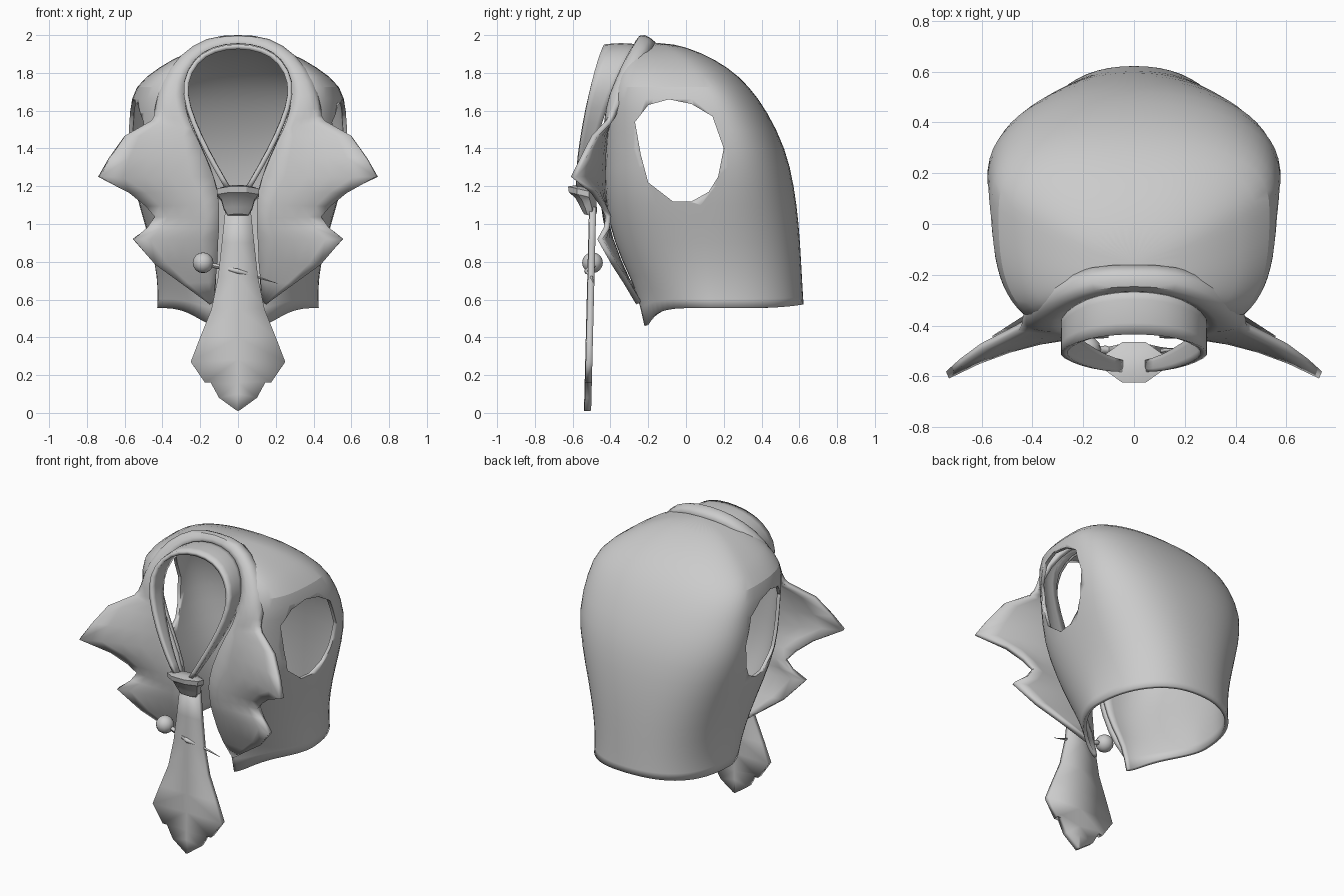
import bpy, bmesh, math
from mathutils import Vector

if "Cube" in bpy.data.objects:
    bpy.data.objects.remove(bpy.data.objects["Cube"], do_unlink=True)

grey = bpy.data.materials.new("plain_grey")
grey.use_nodes = True
colour = (0.6, 0.6, 0.6, 1)
grey.diffuse_color = colour
grey.node_tree.nodes["Principled BSDF"].inputs["Base Color"].default_value = colour


def make_object(name, bm, angle=40):
    """Turn a bmesh into a smooth shaded object."""
    bmesh.ops.recalc_face_normals(bm, faces=bm.faces)
    mesh = bpy.data.meshes.new(name)
    bm.to_mesh(mesh)
    bm.free()
    obj = bpy.data.objects.new(name, mesh)
    bpy.context.collection.objects.link(obj)
    mesh.materials.append(grey)
    bpy.ops.object.select_all(action="DESELECT")
    obj.select_set(True)
    bpy.context.view_layer.objects.active = obj
    bpy.ops.object.shade_smooth_by_angle(angle=math.radians(angle))
    return obj


def loft(rows, closed=False, caps=False):
    """Skin a list of equally long point rows."""
    bm = bmesh.new()
    grid = [[bm.verts.new(p) for p in row] for row in rows]
    count = len(rows[0])
    for low, high in zip(grid, grid[1:]):
        for i in range(count if closed else count - 1):
            j = (i + 1) % count
            bm.faces.new((low[i], low[j], high[j], high[i]))
    if caps:
        bm.faces.new(grid[0])
        bm.faces.new(grid[-1])
    return bm


def round_off(obj):
    mod = obj.modifiers.new("rounding", "SUBSURF")
    mod.levels = mod.render_levels = 1
    mod.boundary_smooth = "PRESERVE_CORNERS"


def solidify(obj, thickness, offset=0):
    mod = obj.modifiers.new("thickness", "SOLIDIFY")
    mod.thickness = thickness
    mod.offset = offset


def mirrored_sheet(name, rows, thickness, rounded=False):
    """Half a sheet, mirrored across x and given thickness."""
    obj = make_object(name, loft(rows))
    mirror = obj.modifiers.new("mirror", "MIRROR")
    mirror.merge_threshold = 0.002
    if rounded:
        round_off(obj)
    solidify(obj, thickness)


def halfway(p0, p1, p2, p3):
    """Midpoint of a smooth curve through four points."""
    p0, p1, p2, p3 = map(Vector, (p0, p1, p2, p3))
    return (9 * (p1 + p2) - p0 - p3) / 16


# Vest body: height, front edge x and y, half width, widest y, back y, front flatness
levels = [
    (.555, .125, -.22, .43, .15, .625, 1.25),
    (.65, .125, -.26, .425, .15, .62, 1.15),
    (.8, .115, -.34, .44, .15, .612, 1),
    (1, .1, -.41, .495, .15, .6, .85),
    (1.2, .1, -.435, .555, .17, .575, .72),
    (1.4, .19, -.43, .59, .19, .53, .82),
    (1.6, .28, -.415, .575, .14, .43, .82),
    (1.73, .3, -.38, .555, .07, .335, .7),
    (1.83, .28, -.34, .42, 0, .225, .65),
    (1.91, .2, -.28, .28, -.07, .08, .65),
    (1.96, .06, -.23, .1, -.15, -.08, .65),
]
STEPS = 8
body_rows = []
for level, (z, fx, fy, w, ys, back, power) in enumerate(levels):
    half = []
    for i in range(STEPS):
        a = math.pi / 2 * i / STEPS
        dip = .095 * math.cos(a) ** 8 if level == 0 else 0
        half.append((fx + (w - fx) * math.sin(a) ** power,
                     ys - (ys - fy) * math.cos(a) ** power, z - dip))
    for i in range(STEPS + 1):
        a = math.pi / 2 * i / STEPS
        lift = .02 * math.sin(a) ** 4 if level == 0 else 0
        half.append((w * max(0, math.cos(a)) ** .87,
                     ys + (back - ys) * math.sin(a) ** .87, z + lift))
    body_rows.append(half + [(-x, y, h) for x, y, h in reversed(half[:-1])])
bm = loft(body_rows)
bm.verts.ensure_lookup_table()
bm.faces.new(bm.verts[-len(body_rows[0]):])
vest = make_object("vest_body", bm)
round_off(vest)
solidify(vest, .022, -1)

# Armholes cut straight through both sides
hole = [(-.27, 1.54), (-.2, 1.63), (-.09, 1.66), (.03, 1.635), (.14, 1.57), (.2, 1.4),
        (.17, 1.25), (.12, 1.17), (.03, 1.12), (-.07, 1.12), (-.2, 1.22), (-.24, 1.37)]
cutter = make_object("armhole_cutter", loft(
    [[(x, y, z) for y, z in hole] for x in (-1, 1)], closed=True, caps=True))
cutter.hide_render = True
cutter.hide_set(True)
cutter.display_type = "WIRE"
cut = vest.modifiers.new("armholes", "BOOLEAN")
cut.operation = "DIFFERENCE"
cut.solver = "EXACT"
cut.object = cutter

# Collar: inner and outer edge from the nape down to the lapel
collar = [
    ((0, -.255, 1.94), (0, -.17, 1.95)),
    ((.13, -.27, 1.915), (.16, -.18, 1.935)),
    ((.23, -.31, 1.85), (.3, -.23, 1.845)),
    ((.285, -.365, 1.73), (.395, -.3, 1.72)),
    ((.275, -.405, 1.6), (.43, -.37, 1.6)),
    ((.24, -.425, 1.5), (.46, -.41, 1.54)),
]
# Notched lapels swept forward at the tips
lapel = [
    ((.215, -.43, 1.45), (.6, -.485, 1.465)),
    ((.17, -.435, 1.35), (.68, -.545, 1.35)),
    ((.13, -.435, 1.25), (.735, -.595, 1.25)),
    ((.11, -.435, 1.17), (.58, -.49, 1.17)),
    ((.1, -.435, 1.1), (.49, -.44, 1.1)),
    ((.1, -.425, 1.03), (.44, -.41, 1.04)),
    ((.1, -.415, .98), (.48, -.42, .98)),
    ((.105, -.4, .92), (.555, -.455, .92)),
    ((.11, -.355, .8), (.44, -.38, .79)),
    ((.12, -.31, .7), (.3, -.315, .69)),
    ((.13, -.25, .6), (.15, -.25, .58)),
]
nape_side = [tuple((-x, y, z) for x, y, z in collar[1])]
guide = nape_side + collar + lapel[:1]
edges = []
for i, pair in enumerate(collar):
    edges.append(pair)
    if i < len(collar) - 1:
        edges.append([halfway(*(guide[i + k][side] for k in range(4))) for side in (0, 1)])
collar_rows = []
for inner, outer in edges + lapel:
    a, b = Vector(inner), Vector(outer)
    rise = max(0, a.z - 1.5)
    roll = Vector((a.x, -.2, rise)).normalized() * min(.045, rise * .3)
    row = []
    for t in (0, .2, .4, .6, .8, 1):
        p = a.lerp(b, t) + roll * (4 * t * (1 - t))
        if a.z < 1.5:
            p.y = a.y + (b.y - a.y) * t ** 2
        row.append(p)
    collar_rows.append(row)
mirrored_sheet("collar_and_lapels", collar_rows, .03)

# Tie neck band: x, z, front y, back y
band = [
    (0, 1.945, -.43, -.25), (.13, 1.925, -.44, -.26), (.225, 1.865, -.465, -.3),
    (.285, 1.75, -.5, -.36), (.27, 1.62, -.53, -.42), (.2, 1.45, -.56, -.47),
    (.12, 1.3, -.58, -.52), (.05, 1.18, -.58, -.54),
]
mirrored_sheet("tie_neck_band", [[(x, f, z), (x, (f + b) / 2, z + .01), (x, b, z)]
                                 for x, z, f, b in band], .025, rounded=True)

# Flat tie blade with a nicked arrow tip: centre height, edge half width, edge height
blade = [(1.09, .065, 1.09), (.9, .085, .9), (.72, .105, .72), (.55, .14, .55),
         (.4, .2, .4), (.28, .25, .27), (.2, .175, .16), (.16, .155, .18),
         (.1, .1, .08), (.01, .01, .015)]
mirrored_sheet("tie_blade", [[(0, -.498 - .025 * (1 - c), c), (w, -.495 - .025 * (1 - e), e)]
                             for c, w, e in blade], .035)

# Tie knot, tipped forward: height, half width, half depth, centre y
knot = [(1.045, .055, .03, -.51), (1.08, .075, .045, -.515), (1.125, .088, .055, -.53),
        (1.15, .11, .075, -.545), (1.18, .112, .08, -.545), (1.195, .07, .045, -.54)]
knot_rows = []
for z, w, d, y in knot:
    angles = [math.tau * (i + .5) / 8 for i in range(8)]
    knot_rows.append([(w * 1.08 * math.cos(a), y + d * 1.08 * math.sin(a),
                       z - d * .25 * math.sin(a)) for a in angles])
make_object("tie_knot", loft(knot_rows, closed=True, caps=True), 30)

# Pin with a round head, threaded through the tie
bm = bmesh.new()
bmesh.ops.create_uvsphere(bm, u_segments=12, v_segments=8, radius=.055)
make_object("pin_head", bm, 60).location = (-.185, -.495, .795)

pin = [(-.15, -.495, .785, .012), (-.11, -.495, .775, .016), (-.07, -.5, .767, .008),
       (-.045, -.518, .76, .01), (0, -.525, .75, .015), (.045, -.518, .74, .008),
       (.1, -.5, .72, .008), (.21, -.49, .685, .001)]
pin_rows = [[(x, y + r * math.cos(a), z + r * math.sin(a))
             for a in (math.tau * i / 6 for i in range(6))] for x, y, z, r in pin]
make_object("pin_shaft", loft(pin_rows, closed=True, caps=True), 60)
